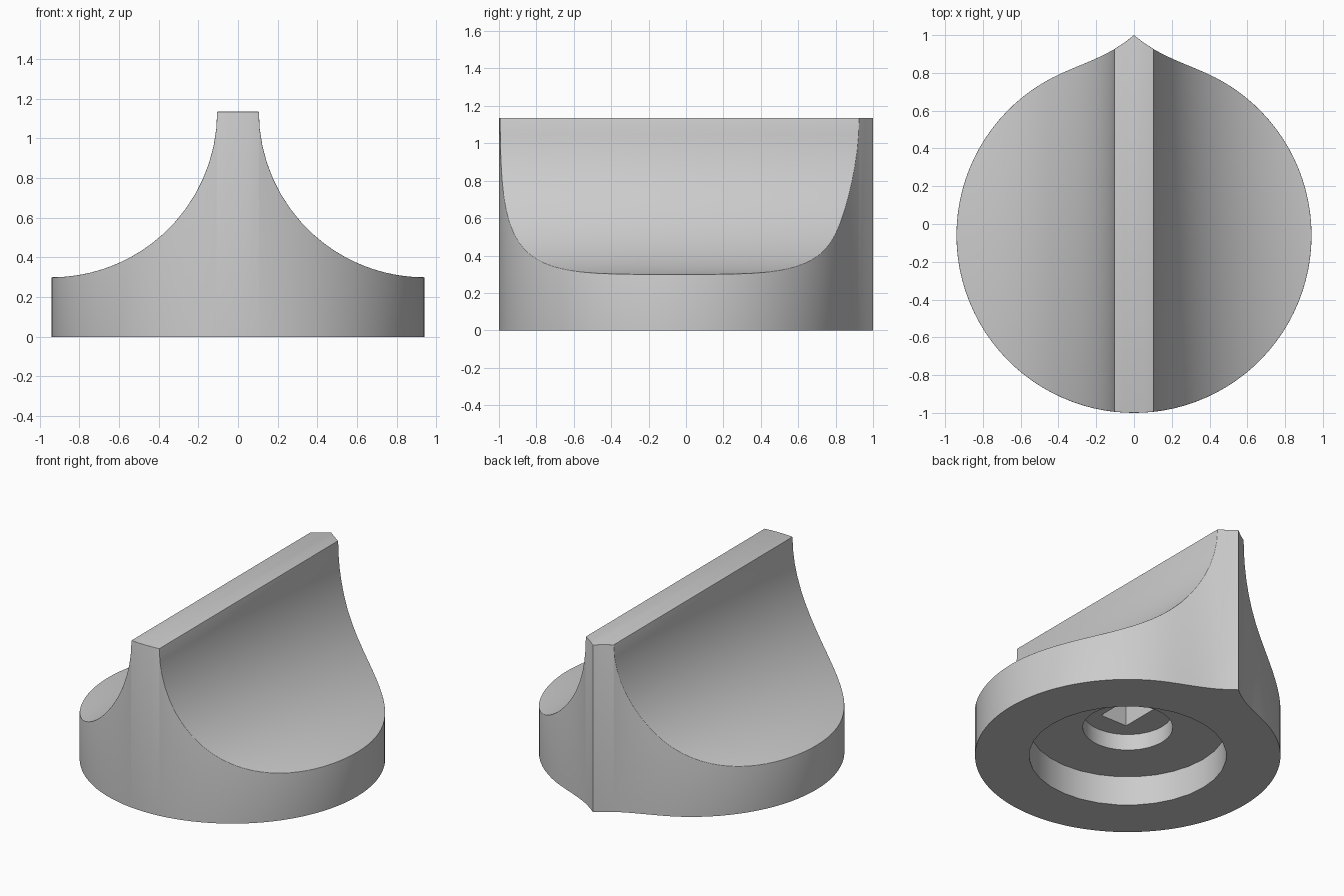
import bpy, bmesh
from math import sin, cos, sqrt, asin, radians, pi

if "Cube" in bpy.data.objects:
    bpy.data.objects.remove(bpy.data.objects["Cube"])

R, CY = 0.94, -0.06          # round body radius and centre
TOP, FLOOR = 1.135, 0.30     # ridge height, lowest point of the scoops
RIDGE = 0.105                # half width of the grip ridge
SCOOP = TOP - FLOOR
BLEND = 0.4                  # where the pointer flows into the circle


def half_chord(x):
    return sqrt(max(R * R - x * x, 0.0))


def back_y(x):
    """Rear outline: circle, with a curved pointer tip near x = 0."""
    x = abs(x)
    if x >= BLEND:
        return CY + half_chord(x)
    t = x / BLEND
    end, slope = CY + half_chord(BLEND), -BLEND / half_chord(BLEND)
    return ((2*t**3 - 3*t*t + 1) * 1.0 + t*(1 - t)**2 * BLEND * -0.85
            + (3*t*t - 2*t**3) * end + t*t*(t - 1) * BLEND * slope)


def height(x):
    x = abs(x)
    if x <= RIDGE + 1e-6:
        return TOP
    return TOP - sqrt(max(SCOOP**2 - (RIDGE + SCOOP - x)**2, 0.0))


# Stations across x: ridge, steep part of scoop, then outer rim
half = [0.05, RIDGE]
half += [RIDGE + SCOOP * (1 - cos(radians(a))) for a in range(6, 49, 6)]
start = asin(half[-1] / R)
N = 18
half += [R * sin(start + (pi/2 - start) * i / N) for i in range(1, N)]
xs = [-R] + [-x for x in reversed(half)] + [0.0] + half + [R]

# Knob body: every station has a front and a back column
bm = bmesh.new()


def column(x, y):
    return bm.verts.new((x, y, 0)), bm.verts.new((x, y, height(x)))


front, back = [], []
for i, x in enumerate(xs):
    if i in (0, len(xs) - 1):
        c = column(x, CY)
        front.append(c)
        back.append(c)
    else:
        front.append(column(x, CY - half_chord(x)))
        back.append(column(x, back_y(x)))

for i in range(len(xs) - 1):
    f0, f1, b0, b1 = front[i], front[i+1], back[i], back[i+1]
    bm.faces.new((f0[0], f1[0], f1[1], f0[1]))
    bm.faces.new((b1[0], b0[0], b0[1], b1[1]))
    top = [f0[1], f1[1]] + ([b1[1]] if b1 is not f1 else [])
    bm.faces.new(top + ([b0[1]] if b0 is not f0 else []))
bm.faces.new([c[0] for c in front] + [c[0] for c in reversed(back[1:-1])])
bmesh.ops.recalc_face_normals(bm, faces=bm.faces)

# Soften the rim and both ridge edges
soft = []
for side in (front, back):
    soft += [bm.edges.get((a[1], b[1])) for a, b in zip(side, side[1:])]
soft += [bm.edges.get((f[1], b[1])) for x, f, b in zip(xs, front, back)
         if abs(abs(x) - RIDGE) < 1e-6]
bmesh.ops.bevel(bm, geom=soft, offset=0.02, offset_type='OFFSET', segments=3,
                profile=0.5, affect='EDGES', clamp_overlap=True)

mesh = bpy.data.meshes.new("knob_body")
bm.to_mesh(mesh)
bm.free()
knob = bpy.data.objects.new("knob_body", mesh)
bpy.context.collection.objects.link(knob)


# Stepped underside recess and shaft socket
def cut(cutter, name):
    cutter.name = name
    cutter.hide_render = True
    bpy.context.view_layer.objects.active = knob
    mod = knob.modifiers.new(name, 'BOOLEAN')
    mod.operation, mod.solver, mod.object = 'DIFFERENCE', 'EXACT', cutter
    bpy.ops.object.modifier_apply(modifier=name)
    bpy.data.objects.remove(cutter)


for name, radius, depth in (("recess", 0.607, 0.20), ("collar", 0.277, 0.31)):
    bpy.ops.mesh.primitive_cylinder_add(vertices=32, radius=radius, depth=depth + 0.1,
                                        location=(0, CY, (depth - 0.1) / 2))
    cut(bpy.context.object, name)
bpy.ops.mesh.primitive_cube_add(size=1, location=(0, CY, 0.4))
bpy.context.object.scale = (0.2, 0.27, 0.7)
cut(bpy.context.object, "shaft_socket")

bpy.ops.object.select_all(action='DESELECT')
knob.select_set(True)
bpy.context.view_layer.objects.active = knob
bpy.ops.object.shade_smooth_by_angle(angle=radians(32))
